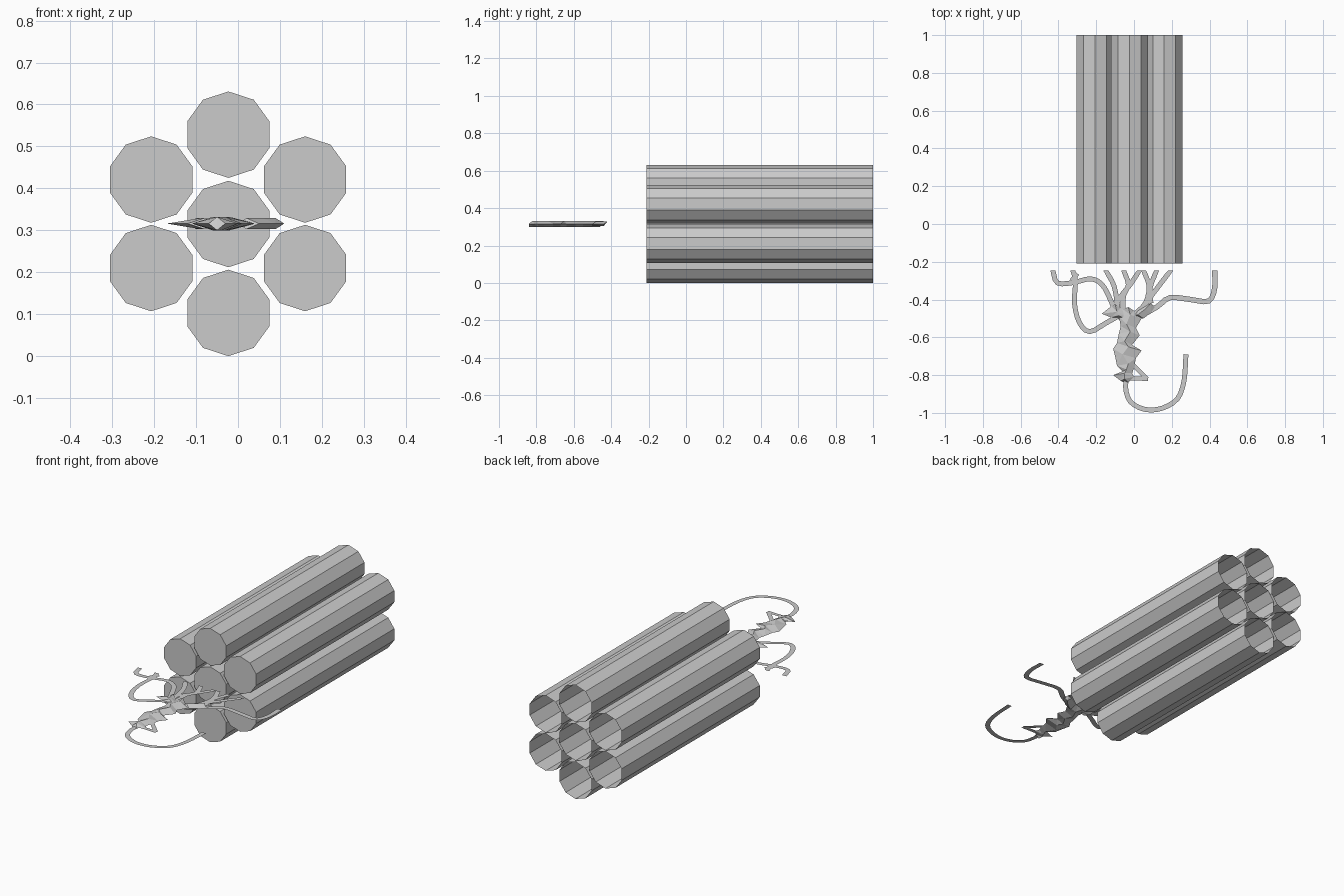
import bpy, bmesh, math
from mathutils import Vector

if "Cube" in bpy.data.objects:
    bpy.data.objects.remove(bpy.data.objects["Cube"])

MID_Z = 0.316          # height of the flat wire sheet
CUT_Y = -0.245         # line where the loose wires are trimmed

grey = bpy.data.materials.new("plain grey")
grey.diffuse_color = (0.6, 0.6, 0.6, 1)
grey.use_nodes = True
grey.node_tree.nodes["Principled BSDF"].inputs["Base Color"].default_value = grey.diffuse_color


def finish(name, bm):
    bmesh.ops.recalc_face_normals(bm, faces=bm.faces[:])
    mesh = bpy.data.meshes.new(name)
    bm.to_mesh(mesh)
    bm.free()
    mesh.materials.append(grey)
    obj = bpy.data.objects.new(name, mesh)
    bpy.context.collection.objects.link(obj)
    return obj


def tube(name, x, z, radius=0.103, front=-0.21, back=1.0, sides=10):
    """Ten-sided tube, closed at the front and open at the back."""
    bm = bmesh.new()
    rings = []
    for y in (front, back):
        rings.append([bm.verts.new((x + radius * math.sin(2 * math.pi * i / sides), y,
                                    z + radius * math.cos(2 * math.pi * i / sides)))
                      for i in range(sides)])
    for i in range(sides):
        j = (i + 1) % sides
        bm.faces.new((rings[0][i], rings[0][j], rings[1][j], rings[1][i]))
    bm.faces.new(rings[0])
    # make the skin face outwards
    finish(name, bm)


def smooth_path(points, steps=3):
    """Catmull-Rom curve through the points."""
    p = [Vector(q) for q in points]
    p = [2 * p[0] - p[1]] + p + [2 * p[-1] - p[-2]]
    out = []
    for i in range(1, len(p) - 2):
        a, b, c, d = p[i - 1:i + 3]
        for s in range(steps):
            t = s / steps
            out.append(0.5 * (2 * b + (c - a) * t + (2 * a - 5 * b + 4 * c - d) * t ** 2
                              + (3 * b - a - 3 * c + d) * t ** 3))
    return out + [p[-2]]


def ribbon(name, points, width=0.026):
    """Flat strip of constant width following a path."""
    bm = bmesh.new()
    path = smooth_path(points)
    prev = None
    for i, q in enumerate(path):
        d = (path[min(i + 1, len(path) - 1)] - path[max(i - 1, 0)]).normalized()
        n = Vector((-d.y, d.x))
        if i == 0 and abs(q.y - CUT_Y) < 1e-4:      # trimmed end
            n = Vector((1 if n.x > 0 else -1, 0))
        pair = [bm.verts.new((*(q + n * s * width / 2), MID_Z)) for s in (1, -1)]
        if prev:
            bm.faces.new((prev[0], prev[1], pair[1], pair[0]))
        prev = pair
    obj = finish(name, bm)
    if obj.data.polygons[0].normal.z < 0:
        obj.data.flip_normals()


def twist(name, rows, height=0.016):
    """Faceted lens-shaped body: rows of (y, left, right, ridge x)."""
    bm = bmesh.new()
    rings = []
    for y, left, right, ridge in rows:
        rings.append([bm.verts.new(v) for v in (
            (left, y, MID_Z), (ridge, y + 0.01, MID_Z + height),
            (right, y - 0.01, MID_Z), (ridge, y - 0.01, MID_Z - height))])
    for a, b in zip(rings, rings[1:]):
        for i in range(4):
            j = (i + 1) % 4
            bm.faces.new((a[i], a[j], b[j], b[i]))
    bm.faces.new(rings[0])
    bm.faces.new(rings[-1])
    bmesh.ops.triangulate(bm, faces=bm.faces[:])
    finish(name, bm)


# bundle of seven tubes
for n, z in enumerate((0.103, 0.315, 0.528)):
    tube(f"middle_tube_{n + 1}", -0.023, z)
for side, x in (("left", -0.207), ("right", 0.16)):
    for n, z in enumerate((0.21, 0.421)):
        tube(f"{side}_tube_{n + 1}", x, z)

# loose wires
ribbon("far_left_wire", [(-0.43, CUT_Y), (-0.405, -0.312), (-0.32, -0.31), (-0.23, -0.29),
                         (-0.17, -0.32), (-0.13, -0.39), (-0.10, -0.46)])
ribbon("left_loop_wire", [(-0.325, CUT_Y), (-0.31, -0.30), (-0.315, -0.42), (-0.29, -0.52),
                          (-0.235, -0.57), (-0.15, -0.525), (-0.07, -0.48)])
ribbon("left_branch", [(-0.30, -0.262), (-0.33, -0.30)], 0.024)
ribbon("inner_wire_1", [(-0.15, CUT_Y), (-0.105, -0.33), (-0.085, -0.45)])
ribbon("inner_wire_2", [(-0.055, CUT_Y), (-0.03, -0.32), (-0.055, -0.38), (-0.06, -0.47)])
ribbon("inner_wire_3", [(0.03, CUT_Y), (-0.02, -0.32), (-0.06, -0.37), (-0.10, -0.43)])
ribbon("inner_wire_4", [(0.05, CUT_Y), (0.08, -0.33), (0.06, -0.42), (0.0, -0.48)])
ribbon("inner_wire_5", [(0.12, CUT_Y), (0.085, -0.34), (0.09, -0.42)])
ribbon("inner_wire_6", [(0.195, CUT_Y), (0.13, -0.33), (0.07, -0.41), (0.01, -0.50)])
ribbon("right_wire", [(0.427, CUT_Y), (0.427, -0.34), (0.395, -0.408), (0.30, -0.40),
                      (0.19, -0.39), (0.12, -0.44), (0.01, -0.50)], 0.028)
ribbon("tail_wire", [(0.275, -0.69), (0.265, -0.83), (0.23, -0.925), (0.15, -0.975),
                     (0.06, -0.982), (-0.02, -0.94), (-0.045, -0.86), (-0.03, -0.80)])
ribbon("tail_kink_upper", [(-0.03, -0.72), (0.07, -0.82)], 0.022)
ribbon("tail_kink_lower", [(0.075, -0.82), (-0.07, -0.815)], 0.022)

# twisted core and its knots
twist("twisted_core", [
    (-0.45, -0.06, 0.00, -0.03), (-0.49, -0.08, 0.04, -0.02), (-0.54, -0.07, 0.01, -0.04),
    (-0.58, -0.08, 0.03, -0.02), (-0.63, -0.09, -0.01, -0.05), (-0.66, -0.11, 0.04, -0.03),
    (-0.70, -0.10, 0.01, -0.06), (-0.75, -0.09, 0.0, -0.03), (-0.78, -0.06, -0.01, -0.04),
    (-0.80, -0.11, 0.0, -0.05), (-0.83, -0.07, -0.03, -0.05)])
twist("left_knot", [(-0.435, -0.12, -0.07, -0.10), (-0.475, -0.17, -0.03, -0.09),
                    (-0.495, -0.12, -0.04, -0.08)], 0.013)
twist("right_knot", [(-0.43, 0.07, 0.11, 0.09), (-0.46, 0.02, 0.09, 0.06),
                     (-0.49, 0.0, 0.05, 0.02)], 0.013)
